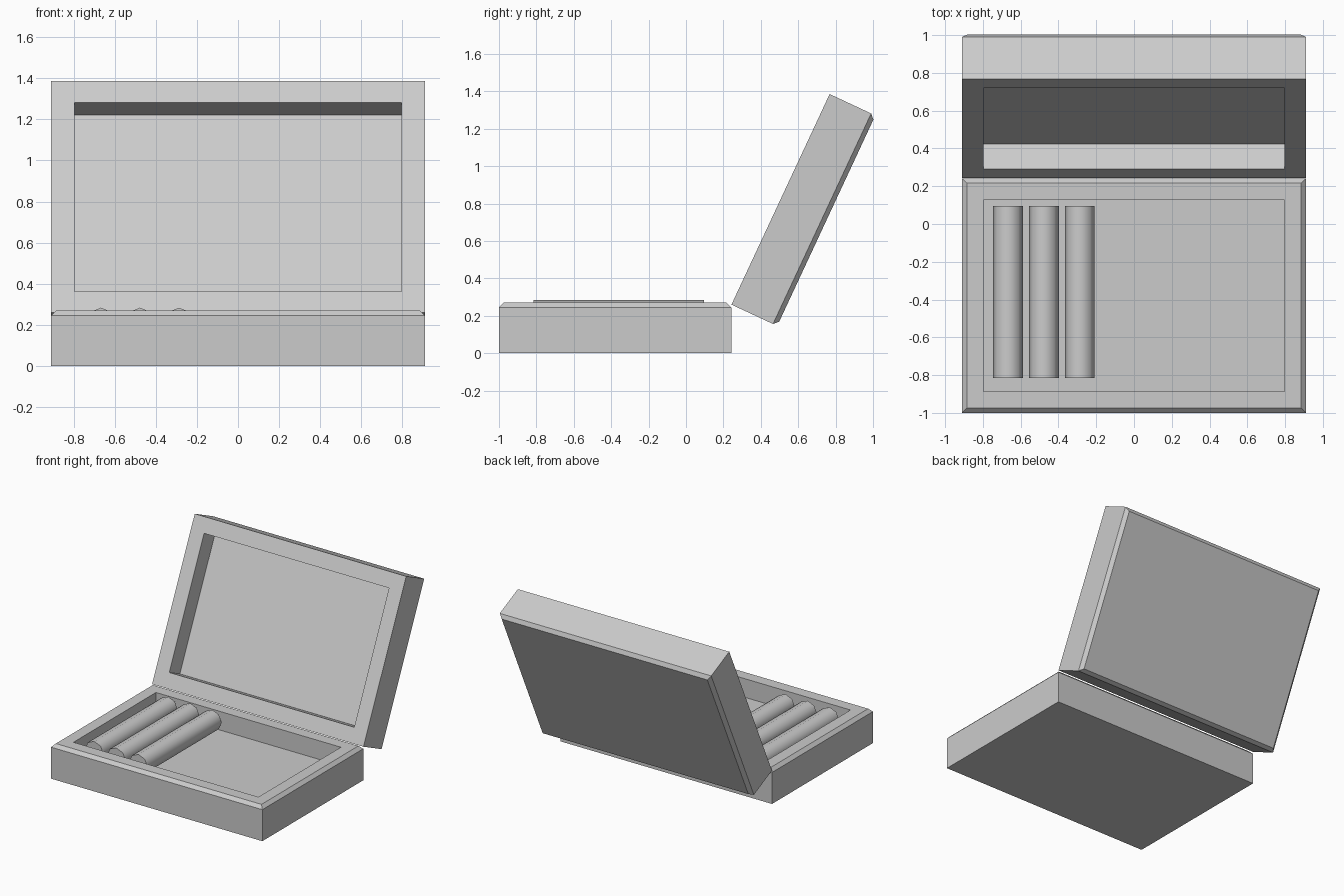
import bpy, bmesh, math
from mathutils import Matrix, Vector

if "Cube" in bpy.data.objects:
    bpy.data.objects.remove(bpy.data.objects["Cube"])

WIDTH, DEPTH, HEIGHT = 1.82, 1.242, 0.27
CHAMFER, WALL, CAVITY = 0.025, 0.114, 0.145


def tray(name, open_side):
    """Box with a chamfered top and a cavity sunk in the top (1) or bottom (-1).
    Its origin lies on the bottom back edge."""
    bm = bmesh.new()
    bmesh.ops.create_cube(bm, size=1, matrix=Matrix.Translation((0, -DEPTH / 2, HEIGHT / 2))
                          @ Matrix.Diagonal((WIDTH, DEPTH, HEIGHT, 1)))
    top_edges = [e for e in bm.edges if all(v.co.z > HEIGHT - 0.001 for v in e.verts)]
    bmesh.ops.bevel(bm, geom=top_edges, offset=CHAMFER, segments=1, affect='EDGES')
    bm.normal_update()
    face = next(f for f in bm.faces if f.normal.z * open_side > 0.99)
    rim = WALL - CHAMFER if open_side > 0 else WALL
    bmesh.ops.inset_region(bm, faces=[face], thickness=rim, use_even_offset=True)
    floor = bmesh.ops.extrude_discrete_faces(bm, faces=[face])["faces"][0]
    bmesh.ops.translate(bm, verts=floor.verts, vec=Vector((0, 0, -CAVITY * open_side)))
    bmesh.ops.recalc_face_normals(bm, faces=bm.faces)
    mesh = bpy.data.meshes.new(name)
    bm.to_mesh(mesh)
    bm.free()
    obj = bpy.data.objects.new(name, mesh)
    bpy.context.collection.objects.link(obj)
    return obj


# Box body
base = tray("box_base", 1)
base.location = (0, 0.242, 0)

# Lid, swung open about the rear hinge line
lid = tray("box_lid", -1)
lid.location = (0, 0.243, 0.26)
lid.rotation_euler = (math.radians(-115), 0, 0)

# Rolls lying on the cavity floor
for i in range(3):
    bpy.ops.mesh.primitive_cylinder_add(vertices=8, radius=0.079, depth=0.91,
                                        location=(-0.667 + 0.19 * i, -0.36, 0.205),
                                        rotation=(math.pi / 2, 0, 0))
    bpy.context.object.name = f"roll_{i + 1}"
    bpy.ops.object.shade_smooth_by_angle(angle=math.radians(60))
